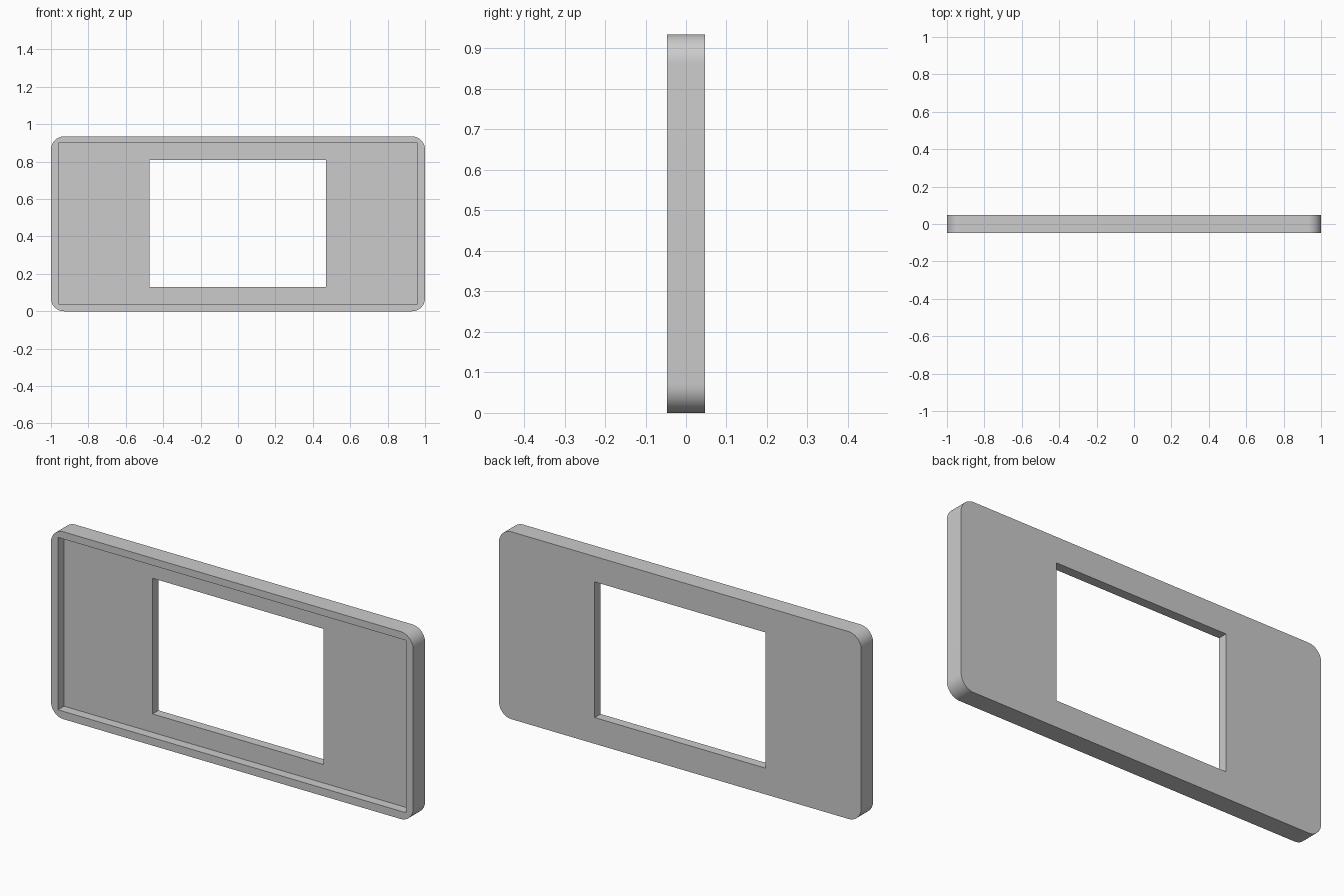
import bpy, bmesh, math

if "Cube" in bpy.data.objects:
    bpy.data.objects.remove(bpy.data.objects["Cube"])

W, H, D = 2.0, 0.935, 0.094   # overall width, height, depth


def box(name, x, y, z, radius=0.0):
    """Box from (min, max) ranges; radius rounds the edges running along y."""
    bm = bmesh.new()
    bmesh.ops.create_cube(bm, size=1)
    for v in bm.verts:
        for i, (lo, hi) in enumerate((x, y, z)):
            v.co[i] = lo if v.co[i] < 0 else hi
    if radius:
        edges = [e for e in bm.edges
                 if abs(e.verts[0].co.y - e.verts[1].co.y) > 1e-4]
        bmesh.ops.bevel(bm, geom=edges, offset=radius, segments=12,
                        profile=0.5, affect='EDGES')
    bmesh.ops.recalc_face_normals(bm, faces=bm.faces)
    mesh = bpy.data.meshes.new(name)
    bm.to_mesh(mesh)
    bm.free()
    obj = bpy.data.objects.new(name, mesh)
    bpy.context.collection.objects.link(obj)
    return obj


def cut(target, cutter):
    """Subtract the cutter, apply the result and remove the cutter."""
    cutter.hide_render = True
    mod = target.modifiers.new("cut", 'BOOLEAN')
    mod.operation = 'DIFFERENCE'
    mod.solver = 'EXACT'
    mod.object = cutter
    bpy.context.view_layer.objects.active = target
    bpy.ops.object.modifier_apply(modifier=mod.name)
    bpy.data.objects.remove(cutter)


# Rounded outer plate
frame = box("bezel_frame", (-W / 2, W / 2), (-D / 2, D / 2), (0, H), 0.07)

# Shallow recess in the front, leaving a thin rim
cut(frame, box("recess_cutter", (-0.961, 0.961), (-0.2, 0.0), (0.039, 0.899)))

# Window opening through the plate
cut(frame, box("window_cutter", (-0.472, 0.471), (-0.2, 0.2), (0.131, 0.808)))

# Smooth rounded corners, sharp edges elsewhere
bpy.ops.object.select_all(action='DESELECT')
frame.select_set(True)
bpy.context.view_layer.objects.active = frame
bpy.ops.object.shade_smooth_by_angle(angle=math.radians(30))
